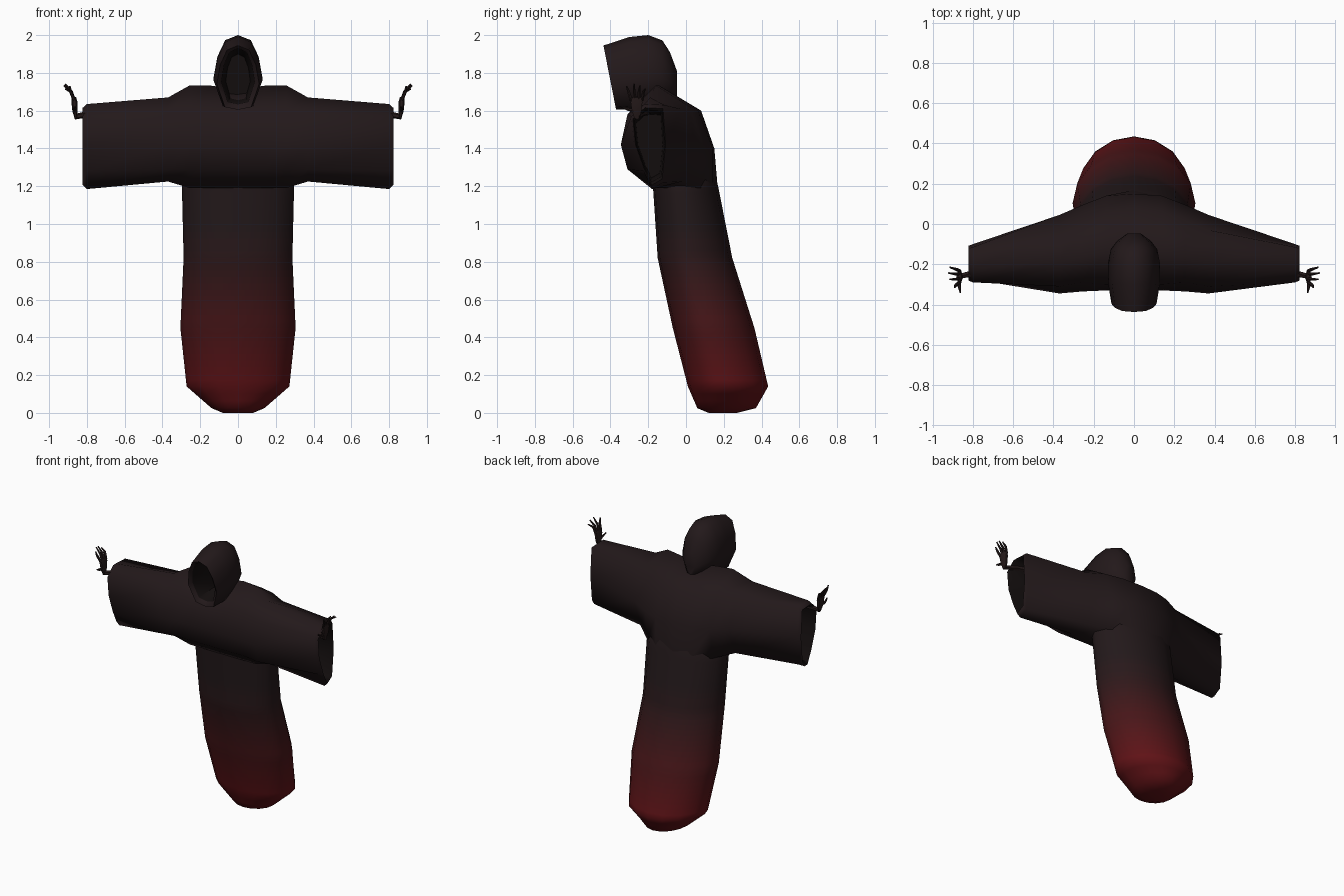
import bpy, bmesh, math
from mathutils import Vector

if "Cube" in bpy.data.objects:
    bpy.data.objects.remove(bpy.data.objects["Cube"])


def material(name, rgb):
    m = bpy.data.materials.new(name)
    m.diffuse_color = (*rgb, 1)
    m.use_nodes = True
    m.node_tree.nodes["Principled BSDF"].inputs["Base Color"].default_value = m.diffuse_color
    return m


BANDS = 24
DARK, RED = Vector((.0165, .0095, .0105)), Vector((.115, .006, .008))
cloth = [material(f"cloth_{i}", DARK.lerp(RED, (i / (BANDS - 1)) ** 1.5)) for i in range(BANDS)]
shadow = material("inner_shadow", (.006, .004, .004))
skin = material("skin", (.018, .010, .010))


def loft(name, rings, mats, pick=lambda i, c: 0, angle=50):
    """Skin a list of equal-length closed rings and cap both ends."""
    bm = bmesh.new()
    rows = [[bm.verts.new(p) for p in r] for r in rings]
    n = len(rows[0])
    for i in range(len(rows) - 1):
        for j in range(n):
            k = (j + 1) % n
            f = bm.faces.new((rows[i][j], rows[i][k], rows[i + 1][k], rows[i + 1][j]))
            f.material_index = pick(i, f.calc_center_median())
    for i, row in ((0, rows[0]), (len(rows) - 2, rows[-1])):
        f = bm.faces.new(row)
        f.material_index = pick(i, f.calc_center_median())
    bmesh.ops.recalc_face_normals(bm, faces=bm.faces)
    mesh = bpy.data.meshes.new(name)
    bm.to_mesh(mesh)
    bm.free()
    for m in mats:
        mesh.materials.append(m)
    ob = bpy.data.objects.new(name, mesh)
    bpy.context.collection.objects.link(ob)
    bpy.ops.object.select_all(action='DESELECT')
    ob.select_set(True)
    bpy.context.view_layer.objects.active = ob
    bpy.ops.object.shade_smooth_by_angle(angle=math.radians(angle))
    return ob


def tube(name, pts, radii, flat=1.0):
    """Tapered six-sided limb through points; flat thins it along its local side."""
    pts = [Vector(p) for p in pts]
    rings = []
    for i, p in enumerate(pts):
        d = (pts[min(i + 1, len(pts) - 1)] - pts[max(i - 1, 0)]).normalized()
        u = d.cross(Vector((0, 1, 0))).normalized()
        v = d.cross(u)
        rings.append([p + radii[i] * (u * flat * math.cos(a) + v * math.sin(a))
                      for a in (k * math.pi / 3 for k in range(6))])
    loft(name, rings, [skin])


# Robe skirt: z, front y, back y, half width (widest nearer the front)
keys = [(0, .12, .27, .08), (.025, .06, .37, .14), (.14, .01, .435, .272),
        (.45, -.07, .362, .305), (.82, -.15, .245, .288), (1.2, -.175, .17, .297),
        (1.4, -.2, .12, .25)]
rows = [keys[0], keys[1]]
for a, b in zip(keys[1:], keys[2:]):
    steps = max(1, round((b[0] - a[0]) / .035))
    rows += [tuple(p + (q - p) * s / steps for p, q in zip(a, b)) for s in range(1, steps + 1)]


def skirt_ring(z, f, b, w):
    mid = f + .4 * (b - f)
    pts = []
    for k in range(16):
        t = k * math.tau / 16
        depth = (b - mid) if math.sin(t) > 0 else (mid - f)
        pts.append((w * math.cos(t), mid + depth * math.sin(t), z))
    return pts


def band(i, c):
    t = min(1, max(0, (1.0 - c.z) / .85))
    return round(t * (BANDS - 1))


loft("robe_skirt", [skirt_ring(*r) for r in rows], cloth, band, 70)

# Chest and sleeves: (y, z) sections from the middle out to the cuff
sections = [
    (0, [(-.17, 1.19), (-.29, 1.29), (-.33, 1.42), (-.3, 1.58), (-.14, 1.71), (.08, 1.6), (.15, 1.4), (.168, 1.19)]),
    (.14, [(-.17, 1.19), (-.29, 1.29), (-.33, 1.42), (-.3, 1.59), (-.14, 1.732), (.06, 1.61), (.14, 1.4), (.14, 1.19)]),
    (.255, [(-.17, 1.19), (-.29, 1.29), (-.335, 1.42), (-.29, 1.6), (-.16, 1.734), (.02, 1.62), (.095, 1.4), (.07, 1.19)]),
    (.37, [(-.18, 1.225), (-.31, 1.29), (-.345, 1.42), (-.31, 1.58), (-.19, 1.67), (-.03, 1.61), (.045, 1.42), (-.02, 1.225)]),
    (.80, [(-.18, 1.185), (-.225, 1.28), (-.275, 1.42), (-.29, 1.57), (-.22, 1.635), (-.115, 1.63), (-.1, 1.42), (-.12, 1.22)]),
]


def scaled(sec, s):
    cy = sum(p[0] for p in sec) / len(sec)
    cz = sum(p[1] for p in sec) / len(sec)
    return [(cy + (y - cy) * s, cz + (z - cz) * s) for y, z in sec]


cuff = sections[-1][1]
half = sections + [(.822, scaled(cuff, .91)), (.81, scaled(cuff, .84)), (.5, scaled(cuff, .75))]
full = [(-x, s) for x, s in reversed(half[1:])] + half
last = len(full) - 2
loft("chest_and_sleeves", [[(x, y, z) for y, z in s] for x, s in full],
     [cloth[0], shadow], lambda i, c: int(i < 2 or i > last - 2), 80)

# Hood: y at top, y at bottom, half width, bottom z, top z (inside first, then rim to back)
shape = [(0, 1), (.52, .93), (.84, .7), (1, .4), (.62, .04), (0, 0),
         (-.62, .04), (-1, .4), (-.84, .7), (-.52, .93)]
hood = [(-.17, -.17, .065, 1.66, 1.9), (-.42, -.355, .088, 1.635, 1.93),
        (-.437, -.37, .112, 1.605, 1.945), (-.3, -.28, .13, 1.61, 1.99),
        (-.2, -.2, .13, 1.62, 2.0), (-.125, -.125, .115, 1.64, 1.972),
        (-.085, -.085, .085, 1.65, 1.91), (-.048, -.048, .035, 1.67, 1.81)]
loft("hood", [[(x * w, yb + (yt - yb) * t, zb + (zt - zb) * t) for x, t in shape]
              for yt, yb, w, zb, zt in hood], [cloth[0], shadow], lambda i, c: int(i == 0), 60)

# Hands: forearm, palm, four fingers and a thumb on each side
fingers = [(-.232, -.215, .915, 1.715), (-.25, -.243, .921, 1.733),
           (-.27, -.275, .915, 1.742), (-.29, -.315, .89, 1.73)]
for side, s in (("left", 1), ("right", -1)):
    tube(side + "_forearm", [(s * .56, -.2, 1.6), (s * .78, -.24, 1.585), (s * .865, -.26, 1.567)],
         [.024, .018, .014])
    tube(side + "_palm", [(s * .858, -.26, 1.56), (s * .864, -.261, 1.60), (s * .866, -.262, 1.645), (s * .87, -.262, 1.672)],
         [.016, .029, .036, .028], .45)
    for n, (y0, y1, x1, z1) in enumerate(fingers):
        mid = (s * (.882 + .004 * (n % 2)), (y0 + y1) / 2 - .002, 1.70)
        tube(f"{side}_finger_{n + 1}", [(s * .867, y0, 1.655), mid, (s * x1, y1, z1)],
             [.009, .008, .004])
    tube(side + "_thumb", [(s * .864, -.27, 1.60), (s * .868, -.31, 1.607), (s * .862, -.342, 1.622)],
         [.01, .008, .004])
